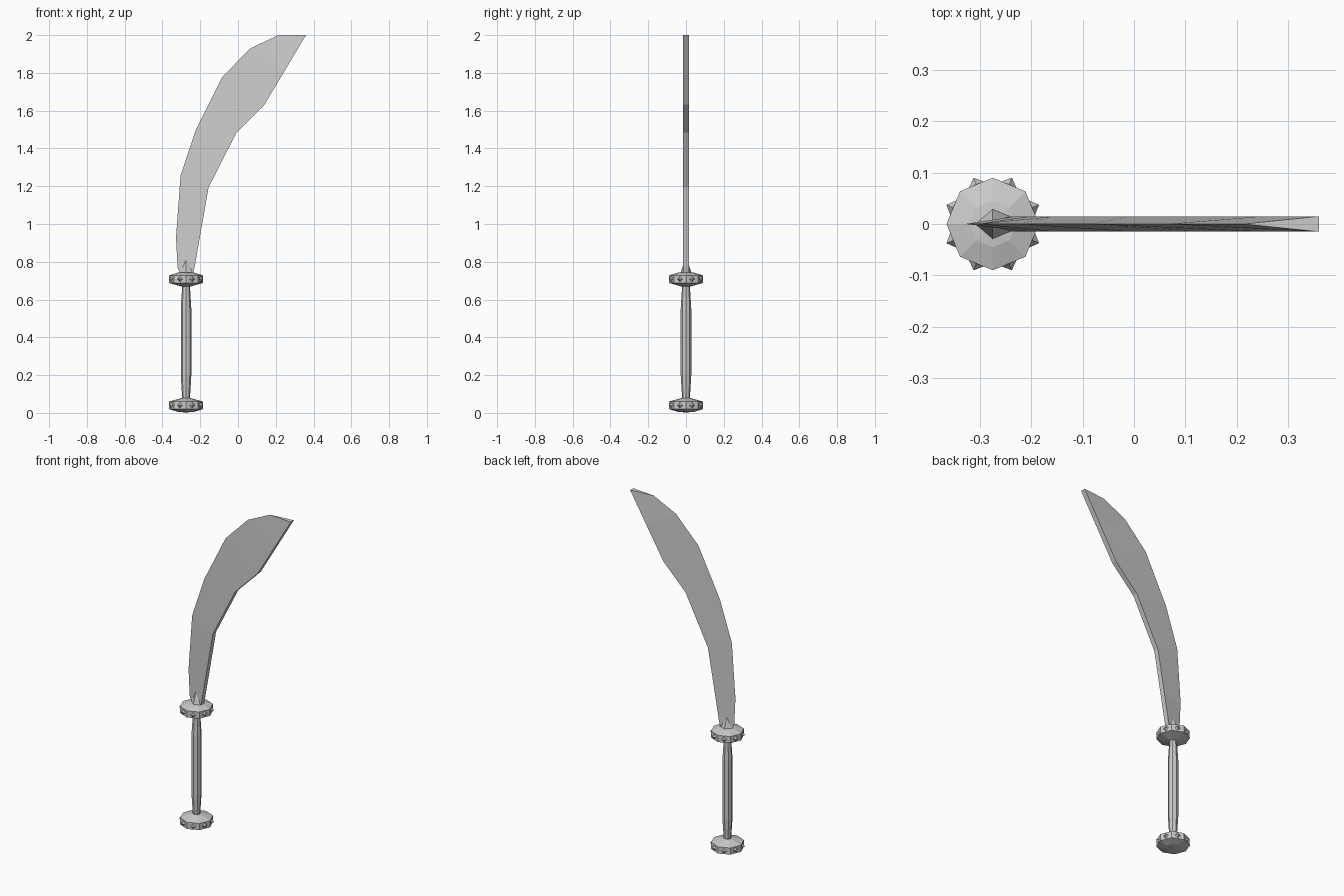
import bpy, bmesh, math
from mathutils import Matrix, Vector

cube = bpy.data.objects.get("Cube")
if cube:
    bpy.data.objects.remove(cube)

steel = bpy.data.materials.new("grey steel")
steel.use_nodes = True
GREY = (0.6, 0.6, 0.6, 1)
steel.diffuse_color = GREY
steel.node_tree.nodes["Principled BSDF"].inputs["Base Color"].default_value = GREY

AXIS = -0.275  # x position of the hilt
SIDES = 8


def finish(bm, name):
    bmesh.ops.recalc_face_normals(bm, faces=bm.faces)
    mesh = bpy.data.meshes.new(name)
    bm.to_mesh(mesh)
    bm.free()
    mesh.materials.append(steel)
    obj = bpy.data.objects.new(name, mesh)
    bpy.context.collection.objects.link(obj)
    return obj


def loft(bm, rings):
    """Skin equal rings of points and cap both ends."""
    loops = [[bm.verts.new(p) for p in ring] for ring in rings]
    for a, b in zip(loops, loops[1:]):
        for i in range(len(a)):
            j = (i + 1) % len(a)
            bm.faces.new((a[i], a[j], b[j], b[i]))
    bm.faces.new(loops[0])
    bm.faces.new(loops[-1])


def turned(bm, profile):
    """Eight-sided turning around the hilt axis from (radius, z) pairs."""
    turns = [math.tau * i / SIDES for i in range(SIDES)]
    loft(bm, [[(AXIS + r * math.cos(t), r * math.sin(t), z) for t in turns]
              for r, z in profile])


def studded_disc(name, z, flip):
    """Disc with a pyramid stud on each flat; flip turns its domed side down."""
    profile = [(0.02, -0.04), (0.09, -0.02), (0.09, 0.02), (0.045, 0.034), (0.002, 0.038)]
    bm = bmesh.new()
    turned(bm, [(r, z + flip * h) for r, h in profile])
    for i in range(SIDES):
        turn = Matrix.Rotation(math.tau * (i + 0.5) / SIDES, 4, 'Z')
        place = (Matrix.Translation((AXIS, 0, z)) @ turn
                 @ Matrix.Translation((0.09, 0, 0)) @ Matrix.Rotation(math.pi / 2, 4, 'Y'))
        bmesh.ops.create_cone(bm, cap_ends=True, segments=4, radius1=0.016,
                              radius2=0, depth=0.015, matrix=place)
    return finish(bm, name)


# Hilt
studded_disc("pommel", 0.04, -1)
studded_disc("guard", 0.708, 1)
bm = bmesh.new()
turned(bm, [(0.02, 0.07), (0.028, 0.2), (0.028, 0.55), (0.02, 0.68)])
finish(bm, "grip")

# Blade: sharp outer edge, flat thick inner spine
stations = [
    ((-0.305, 0.735), (-0.24, 0.735)),
    ((-0.32, 0.77), (-0.23, 0.77)),
    ((-0.328, 0.93), (-0.202, 0.93)),
    ((-0.304, 1.257), (-0.156, 1.193)),
    ((-0.225, 1.495), (-0.008, 1.484)),
    ((-0.082, 1.78), (0.14, 1.632)),
    ((0.066, 1.93), (0.25, 1.816)),
    ((0.214, 2.0), (0.36, 2.0)),
]
HALF = 0.015
bm = bmesh.new()
loft(bm, [[(e[0], 0, e[1]), (s[0], -HALF, s[1]), (s[0], HALF, s[1])]
          for e, s in stations])
finish(bm, "blade")

# Pointed collar where the blade meets the guard
bm = bmesh.new()
base = [bm.verts.new((AXIS + x, y, 0.74))
        for x, y in ((-0.035, 0), (0, -0.03), (0.035, -HALF), (0.035, HALF), (0, 0.03))]
tip = bm.verts.new(Vector((AXIS, 0, 0.83)))
bm.faces.new(base)
for i in range(len(base)):
    bm.faces.new((base[i], base[(i + 1) % len(base)], tip))
finish(bm, "blade_collar")
